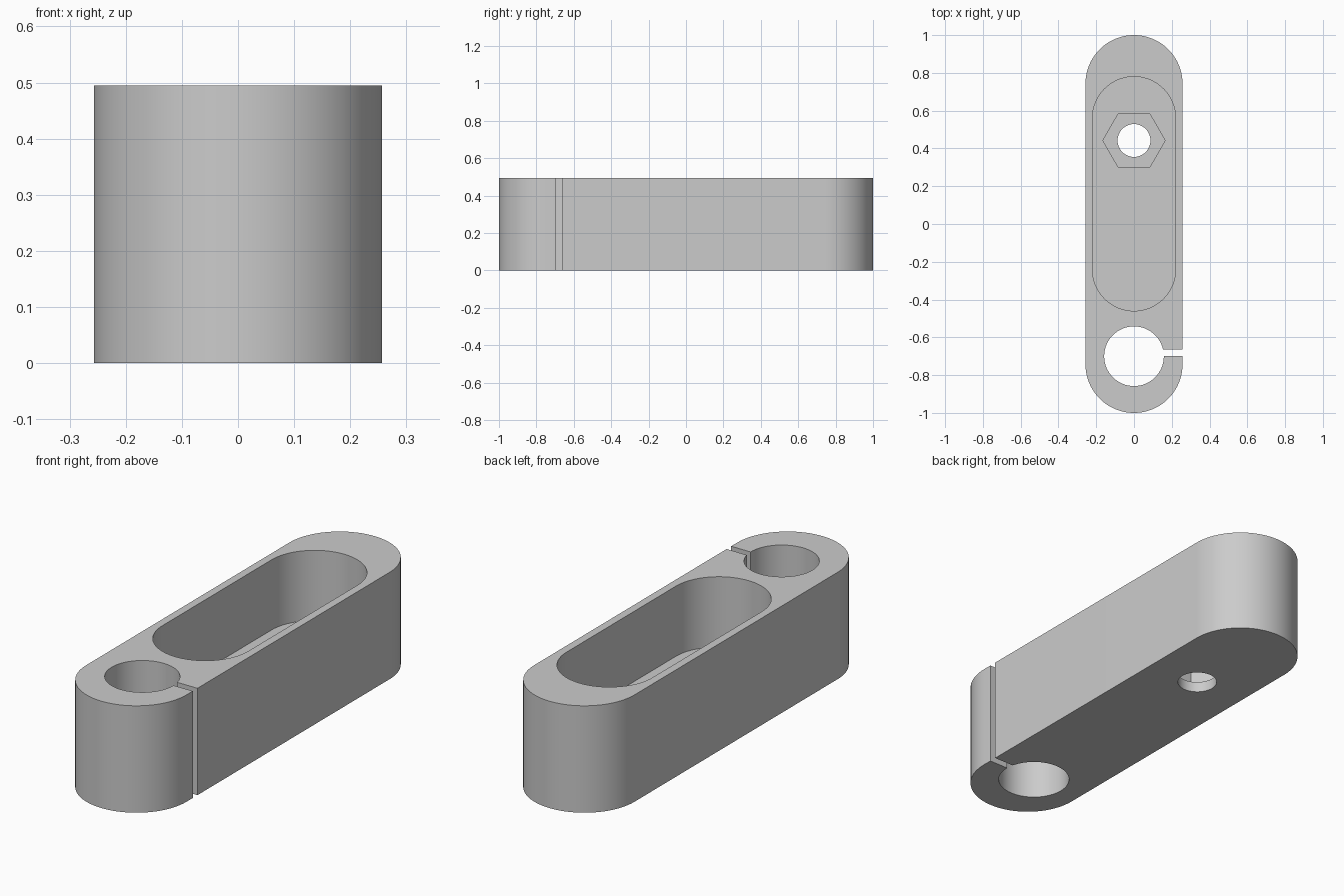
import bpy
import bmesh
from math import sin, cos, pi, radians

cube = bpy.data.objects.get("Cube")
if cube:
    bpy.data.objects.remove(cube, do_unlink=True)

grey = bpy.data.materials.new("plain grey")
grey.use_nodes = True
colour = (0.6, 0.6, 0.6, 1)
grey.diffuse_color = colour
grey.node_tree.nodes["Principled BSDF"].inputs["Base Color"].default_value = colour

HEIGHT = 0.495
ABOVE = HEIGHT + 0.1
FLOOR = 0.17
NUT_SEAT = 0.05


def prism(name, outline, z0, z1):
    """Extrude a closed counter-clockwise outline from z0 up to z1."""
    bm = bmesh.new()
    base = bm.faces.new([bm.verts.new((x, y, z0)) for x, y in outline])
    top = bmesh.ops.extrude_face_region(bm, geom=[base])["geom"]
    verts = [g for g in top if isinstance(g, bmesh.types.BMVert)]
    bmesh.ops.translate(bm, verts=verts, vec=(0, 0, z1 - z0))
    bmesh.ops.recalc_face_normals(bm, faces=bm.faces)
    mesh = bpy.data.meshes.new(name)
    bm.to_mesh(mesh)
    bm.free()
    mesh.materials.append(grey)
    obj = bpy.data.objects.new(name, mesh)
    bpy.context.collection.objects.link(obj)
    return obj


def arc(y, r, start, sweep, n):
    return [(r * cos(start + sweep * i / n), y + r * sin(start + sweep * i / n))
            for i in range(n + 1)]


def ring(y, r, n):
    return arc(y, r, 0, 2 * pi, n)[:-1]


def stadium(y0, y1, r, n=40):
    return arc(y1, r, 0, pi, n) + arc(y0, r, pi, pi, n)


# Long round-ended body
body = prism("clamp_body", stadium(-0.743, 0.743, 0.257), 0, HEIGHT)

# Cutters: long pocket, hexagonal nut seat, bolt hole, rod hole and clamp slit
slit = [(0.1, -0.698), (0.4, -0.698), (0.4, -0.664), (0.1, -0.664)]
cutters = [
    prism("pocket_cutter", stadium(-0.24, 0.56, 0.22), FLOOR, ABOVE),
    prism("nut_seat_cutter", ring(0.442, 0.165, 6), NUT_SEAT, FLOOR + 0.1),
    prism("bolt_hole_cutter", ring(0.442, 0.087, 48), -0.1, FLOOR),
    prism("rod_hole_cutter", ring(-0.7, 0.158, 64), -0.1, ABOVE),
    prism("slit_cutter", slit, -0.1, ABOVE),
]

bpy.ops.object.select_all(action="DESELECT")
bpy.context.view_layer.objects.active = body
body.select_set(True)
for cutter in cutters:
    cutter.hide_render = True
    mod = body.modifiers.new(cutter.name, "BOOLEAN")
    mod.operation = "DIFFERENCE"
    mod.solver = "EXACT"
    mod.object = cutter
    bpy.ops.object.modifier_apply(modifier=mod.name)
    bpy.data.objects.remove(cutter, do_unlink=True)

bpy.ops.object.shade_smooth_by_angle(angle=radians(30))
